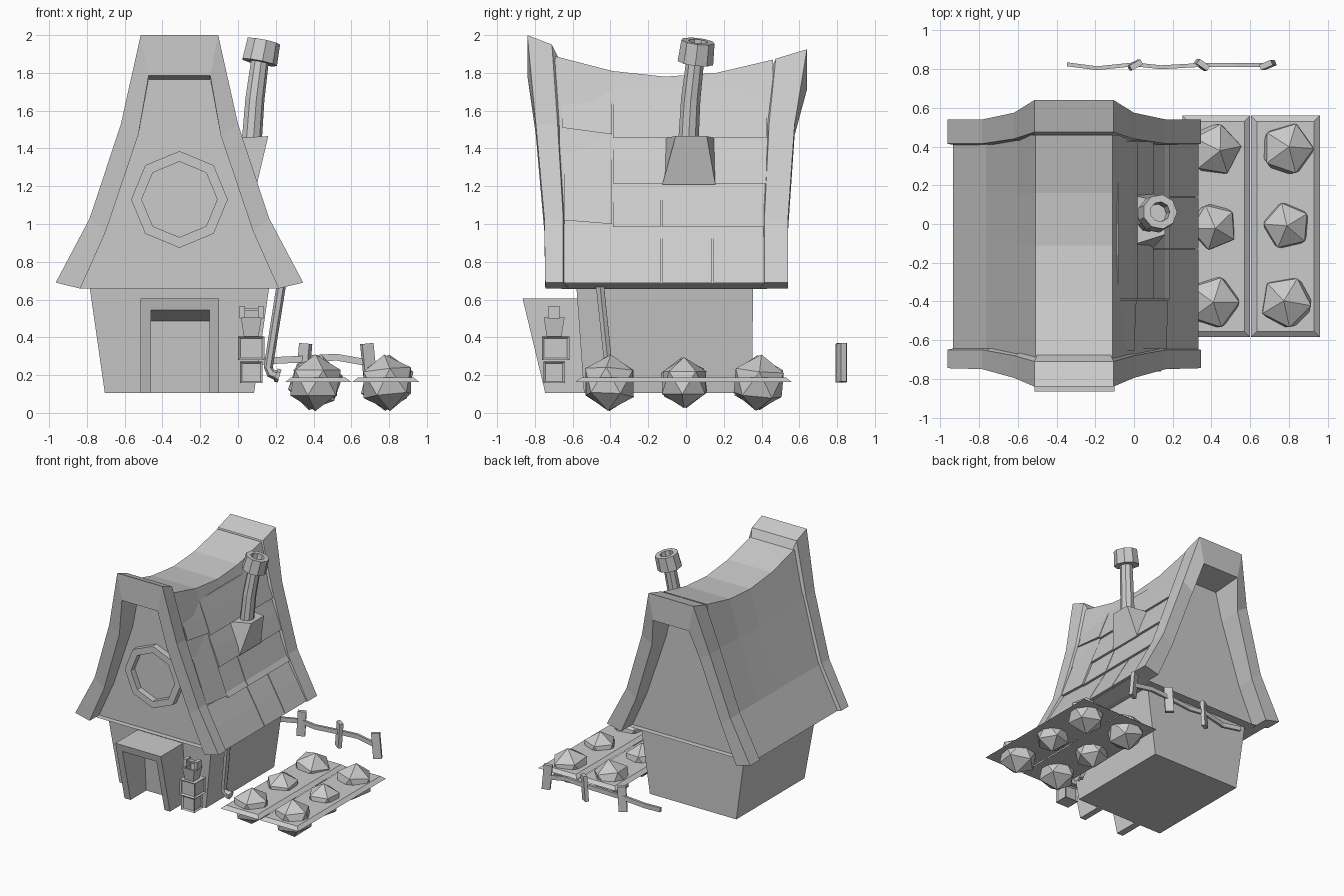
import bpy, bmesh, math
from mathutils import Vector, Matrix

if "Cube" in bpy.data.objects:
    bpy.data.objects.remove(bpy.data.objects["Cube"])

clay = bpy.data.materials.new("plain_grey")
clay.use_nodes = True
GREY = (0.6, 0.6, 0.6, 1)
clay.diffuse_color = GREY
clay.node_tree.nodes["Principled BSDF"].inputs["Base Color"].default_value = GREY
CX = -0.31  # centre line of the house


def finish(name, bm):
    bmesh.ops.recalc_face_normals(bm, faces=bm.faces)
    me = bpy.data.meshes.new(name)
    bm.to_mesh(me)
    bm.free()
    me.materials.append(clay)
    ob = bpy.data.objects.new(name, me)
    bpy.context.collection.objects.link(ob)
    return ob


def loft(name, rings, caps=True, wrap=False):
    """Skin a list of closed rings, optionally joining the last to the first."""
    bm = bmesh.new()
    vs = [[bm.verts.new(p) for p in ring] for ring in rings]
    n = len(vs[0])
    pairs = list(zip(vs, vs[1:])) + ([(vs[-1], vs[0])] if wrap else [])
    for a, b in pairs:
        for i in range(n):
            j = (i + 1) % n
            bm.faces.new((a[i], a[j], b[j], b[i]))
    if caps and not wrap:
        bm.faces.new(vs[0])
        bm.faces.new(vs[-1])
    return finish(name, bm)


def rect(x0, x1, y0, y1, z):
    return [(x0, y0, z), (x1, y0, z), (x1, y1, z), (x0, y1, z)]


def circle(centre, axis, r, n, phase=0.0):
    rot = Vector((0, 0, 1)).rotation_difference(Vector(axis)).to_matrix()
    return [Vector(centre) + rot @ Vector((r * math.cos(a), r * math.sin(a), 0))
            for a in (phase + math.tau * i / n for i in range(n))]


def box(name, size, matrix):
    bm = bmesh.new()
    bmesh.ops.create_cube(bm, size=1, matrix=matrix @ Matrix.Diagonal((*size, 1)))
    return finish(name, bm)


def mirrored(half):
    """Turn (half width, height) pairs into a full left-to-right outline."""
    return [(CX - w, z) for w, z in half] + [(CX + w, z) for w, z in reversed(half)]


# house body, narrower at the ground
loft("house_body", [rect(CX - 0.395, CX + 0.395, -0.54, 0.35, 0.105),
                    rect(CX - 0.475, CX + 0.475, -0.58, 0.355, 0.665)])

# porch: an upside-down U leaning outward
outer = [(-0.515, 0.105), (-0.515, 0.605), (-0.1, 0.605), (-0.1, 0.105)]
inner = [(-0.46, 0.105), (-0.46, 0.545), (-0.15, 0.545), (-0.15, 0.105)]
rings = []
for (ox, oz), (ix, iz) in zip(outer, inner):
    lean = lambda z: -0.745 - (z - 0.105) * 0.24
    rings.append([(ox, lean(oz), oz), (ix, lean(iz), iz),
                  (ix, -0.54, min(iz, 0.48)), (ox, -0.54, oz)])
loft("porch", rings)

# roof: swept gable profile with a sagging ridge
rings = []
for y, ridge in ((-0.7, 1.89), (-0.39, 1.81), (-0.11, 1.78), (0.16, 1.8), (0.46, 1.87)):
    knee = 1.5 + (ridge - 1.8) * 0.4
    half = [(0.51, 0.655), (0.625, 0.685), (0.455, 1.02), (0.292, knee), (0.2, ridge)]
    yy = [max(-0.66, min(0.43, y))] * 3 + [y] * 2
    rings.append([(x, t, z) for (x, z), t in zip(mirrored(half), yy + yy[::-1])])
loft("roof", rings, caps=False)


# gable trims and recessed gable walls
INNER = [(0.525, 0.658), (0.39, 0.96), (0.218, 1.47), (0.163, 1.785)]


def gable(side, top, front, back, wall):
    outer = mirrored([(0.655, 0.69), (0.475, 1.03), (0.31, 1.53), (0.205, top)])
    low = INNER[:3] + [(0.163, top - 0.215)]
    inner = mirrored(low)
    f, b = front + front[::-1], back + back[::-1]
    rings = []
    for i, ((ox, oz), (ix, iz)) in enumerate(zip(outer, inner)):
        drop = 0.05 if i in (3, 4) else 0
        rings.append([(ox, f[i], oz), (ox, b[i], oz - drop),
                      (ix, wall, iz - drop * 0.4), (ix, f[i], iz)])
    loft(side + "_gable_trim", rings)
    inward = wall - math.copysign(0.03, wall)
    loft(side + "_gable_wall", [[(x, y, z) for x, z in inner] for y in (wall, inward)])


gable("front", 2.0, [-0.745, -0.75, -0.795, -0.84], [-0.65, -0.65, -0.68, -0.71], -0.62)
gable("back", 1.925, [0.54, 0.54, 0.575, 0.64], [0.415, 0.415, 0.44, 0.475], 0.39)

# octagonal window frame
loft("window_frame", [circle((CX, y, 1.13), (0, -1, 0), r, 8)
                      for y, r in ((-0.6, 0.256), (-0.67, 0.256), (-0.67, 0.2), (-0.6, 0.2))],
     wrap=True)


# shingle plates on the right-hand slope, lifted at the lower edge
def slope_x(z):
    pts = [(0.625, 0.685), (0.455, 1.02), (0.292, 1.5), (0.2, 1.8)]
    for (w0, z0), (w1, z1) in zip(pts, pts[1:]):
        if z <= z1:
            return CX + w0 + (w1 - w0) * (z - z0) / (z1 - z0)
    return CX + 0.2


def shingle(y0, y1, z0, z1, rise=0.0):
    rings = []
    for y, dz in ((y0 + 0.003, rise), (y1 - 0.003, 0)):
        a, b = z0 + dz, z1 + dz
        m = 1.02 if a < 1.0 < b else (a + b) / 2
        rings.append([(slope_x(a) - 0.03, y, a), (slope_x(a) + 0.022, y, a),
                      (slope_x(m) + 0.014, y, m), (slope_x(b) + 0.002, y, b),
                      (slope_x(b) - 0.03, y, b)])
    loft("shingle", rings)


for y0, y1 in ((-0.65, -0.13), (-0.13, 0.14), (0.14, 0.42)):
    shingle(y0, y1, 0.69, 1.0)
shingle(-0.65, -0.39, 1.0, 1.48, 0.02)
for y0, y1 in ((-0.39, -0.13), (-0.13, 0.415)):
    shingle(y0, y1, 0.985, 1.22)
shingle(-0.39, 0.43, 1.215, 1.47)
shingle(-0.66, -0.39, 1.475, 1.72, 0.035)
shingle(-0.39, 0.43, 1.455, 1.72)

# chimney bracket and bent pipe
loft("chimney_base", [[(0.06, -0.125, 1.21), (0.1, -0.125, 1.21), (0.1, 0.155, 1.21), (0.06, 0.155, 1.21)],
                      [(-0.03, -0.115, 1.455), (0.16, -0.055, 1.465), (0.16, 0.11, 1.465), (-0.03, 0.155, 1.455)]])
loft("chimney_pipe", [circle((0.07, 0.012, 1.42), (0, 0, 1), 0.055, 9),
                      circle((0.088, 0.025, 1.66), (0.12, 0.08, 1), 0.052, 9),
                      circle((0.117, 0.05, 1.88), (0.18, 0.1, 1), 0.048, 9)])
tilt = Vector((0.2, 0.12, 1)).normalized()
low = Vector((0.112, 0.05, 1.855))
loft("chimney_cap", [circle(low + tilt * h, tilt, r, 9)
                     for h, r in ((0, 0.05), (0, 0.096), (0.115, 0.09), (0.115, 0.052), (0.03, 0.05))])

# drain pipe
loft("drain_pipe", [circle(c, a, r, 6) for c, a, r in (
    ((0.228, -0.455, 0.67), (0.1, 0, 1), 0.025), ((0.16, -0.41, 0.24), (0.1, 0, 1), 0.024),
    ((0.175, -0.41, 0.21), (-0.6, 0, 0.6), 0.026), ((0.2, -0.41, 0.2), (-1, 0, 0.3), 0.026),
    ((0.2, -0.41, 0.2), (-1, 0, 0.3), 0.036), ((0.22, -0.41, 0.195), (-1, 0, 0.3), 0.036))])

# garden beds: thin plates with bevelled rims, and round plants
for x0, x1 in ((0.25, 0.6), (0.605, 0.96)):
    loft("garden_bed", [rect(x0, x1, -0.585, 0.56, 0.163),
                        rect(x0 + 0.03, x1 - 0.03, -0.555, 0.53, 0.187)])
for i, x in enumerate((0.41, 0.79)):
    for j, y in enumerate((-0.405, -0.01, 0.385)):
        bm = bmesh.new()
        turn = Matrix.Rotation(1.1 * i + 0.7 * j, 4, 'Z') @ Matrix.Rotation(0.12 * (j - i), 4, 'X')
        bmesh.ops.create_icosphere(bm, subdivisions=1, radius=0.135 if j == 1 else 0.15,
                                   matrix=Matrix.Translation((x, y, 0.16)) @ turn)
        finish("garden_plant", bm)

# back fence: wavy rail and three leaning posts
rail = [(-0.345, 0.825, 0.27), (-0.19, 0.805, 0.255), (0.0, 0.825, 0.28), (0.14, 0.81, 0.275),
        (0.35, 0.822, 0.285), (0.52, 0.822, 0.295), (0.69, 0.822, 0.265)]
loft("fence_rail", [[(x, y - 0.01, z - 0.018), (x, y + 0.01, z - 0.018),
                     (x, y + 0.01, z + 0.018), (x, y - 0.01, z + 0.018)] for x, y, z in rail])
for x, lean, yaw in ((0.005, 0.06, 0.5), (0.35, 0.08, -0.6), (0.692, -0.1, 0.4)):
    box("fence_post", (0.065, 0.03, 0.205), Matrix.Translation((x, 0.822, 0.265))
        @ Matrix.Rotation(lean, 4, 'Y') @ Matrix.Rotation(yaw, 4, 'Z'))


# stacked crates with inset sides, and a bucket with lugs on top
def crate(x, y, z, w, d, h):
    ob = box("crate", (w, d, h), Matrix.Translation((x, y, z)))
    bm = bmesh.new()
    bm.from_mesh(ob.data)
    sides = [f for f in bm.faces if abs(f.normal.z) < 0.5]
    bmesh.ops.inset_individual(bm, faces=sides, thickness=0.014, depth=-0.012)
    bm.to_mesh(ob.data)
    bm.free()


crate(0.07, -0.698, 0.215, 0.12, 0.115, 0.115)
crate(0.07, -0.69, 0.342, 0.14, 0.145, 0.125)
loft("bucket", [rect(0.07 - w, 0.07 + w, -0.698 - w, -0.698 + w, z) for w, z in
                ((0.038, 0.4), (0.055, 0.505), (0.042, 0.505), (0.035, 0.45))])
for x in (0.022, 0.12):
    box("bucket_lug", (0.03, 0.058, 0.065), Matrix.Translation((x, -0.698, 0.533)))
box("bucket_handle", (0.1, 0.03, 0.012), Matrix.Translation((0.07, -0.698, 0.548)))
